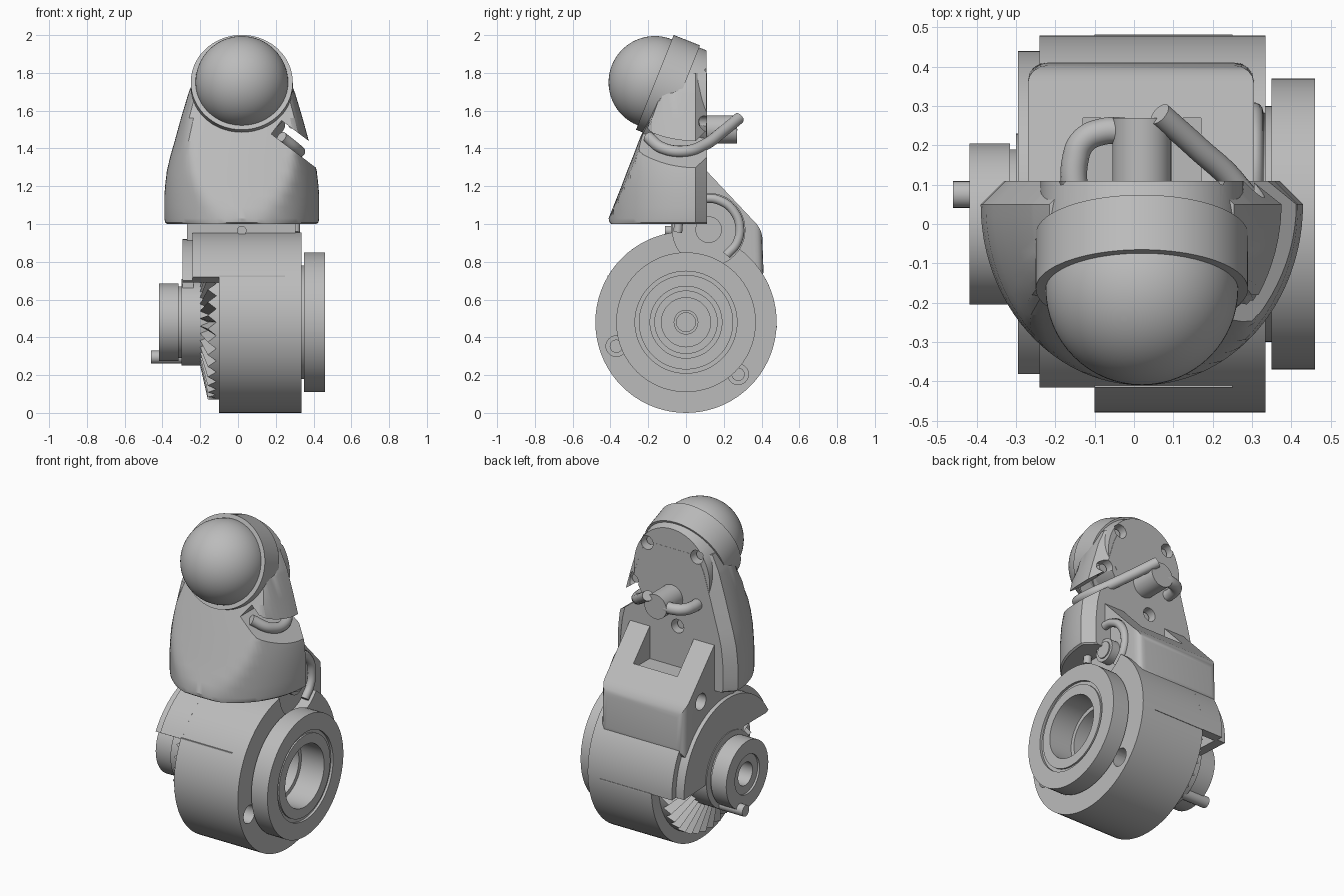
import bpy, bmesh
from math import sin, cos, pi, radians
from mathutils import Vector, Matrix

cube = bpy.data.objects.get("Cube")
if cube:
    bpy.data.objects.remove(cube, do_unlink=True)

grey = bpy.data.materials.new("plain_grey")
grey.use_nodes = True
grey.diffuse_color = (0.5, 0.5, 0.5, 1)
grey.node_tree.nodes["Principled BSDF"].inputs["Base Color"].default_value = (0.5, 0.5, 0.5, 1)
AXIS_Z = 0.48   # height of the drum axis


def activate(ob):
    bpy.ops.object.select_all(action='DESELECT')
    ob.select_set(True)
    bpy.context.view_layer.objects.active = ob


def smooth(ob, angle=30):
    activate(ob)
    bpy.ops.object.shade_smooth_by_angle(angle=radians(angle))


def finish(name, bm, angle=30):
    bmesh.ops.recalc_face_normals(bm, faces=bm.faces[:])
    me = bpy.data.meshes.new(name)
    bm.to_mesh(me)
    bm.free()
    me.materials.append(grey)
    ob = bpy.data.objects.new(name, me)
    bpy.context.collection.objects.link(ob)
    smooth(ob, angle)
    return ob


def skin(bm, loops):
    """Join closed loops of vertices into a capped solid."""
    for low, high in zip(loops, loops[1:]):
        for k in range(len(low)):
            j = (k + 1) % len(low)
            bm.faces.new((low[k], low[j], high[j], high[k]))
    bm.faces.new(loops[0])
    bm.faces.new(loops[-1])


def lathe(name, profile, closed=False, start=0, sweep=360, steps=72):
    """Spin (x, radius) points around the drum axis."""
    bm = bmesh.new()
    a = radians(start)
    vs = [bm.verts.new((x, r * cos(a), AXIS_Z + r * sin(a))) for x, r in profile]
    es = [bm.edges.new(p) for p in zip(vs, vs[1:])]
    if closed:
        es.append(bm.edges.new((vs[-1], vs[0])))
    bmesh.ops.spin(bm, geom=vs + es, cent=(0, 0, AXIS_Z), axis=(1, 0, 0),
                   angle=radians(sweep), steps=steps)
    bmesh.ops.remove_doubles(bm, verts=bm.verts[:], dist=0.0005)
    if sweep < 360:
        bmesh.ops.holes_fill(bm, edges=[e for e in bm.edges if e.is_boundary], sides=0)
    return finish(name, bm)


def rod(name, p1, p2, r, trim_y=None, segs=48):
    """Cylinder between two points, optionally cut flat at a back plane."""
    p1, p2 = Vector(p1), Vector(p2)
    d = p2 - p1
    m = Matrix.Translation((p1 + p2) / 2) @ d.to_track_quat('Z', 'Y').to_matrix().to_4x4()
    bm = bmesh.new()
    bmesh.ops.create_cone(bm, cap_ends=True, segments=segs, radius1=r, radius2=r,
                          depth=d.length, matrix=m)
    if trim_y is not None:
        bmesh.ops.bisect_plane(bm, geom=bm.verts[:] + bm.edges[:] + bm.faces[:],
                               plane_co=(0, trim_y, 0), plane_no=(0, 1, 0), clear_outer=True)
        bmesh.ops.holes_fill(bm, edges=[e for e in bm.edges if e.is_boundary], sides=0)
    return finish(name, bm)


def block(name, centre, size, tilt=0):
    bm = bmesh.new()
    m = Matrix.Translation(centre) @ Matrix.Rotation(radians(tilt), 4, 'Y') @ Matrix.Diagonal((*size, 1))
    bmesh.ops.create_cube(bm, size=1, matrix=m)
    return finish(name, bm)


def carve(ob, cutter):
    mod = ob.modifiers.new("carve", 'BOOLEAN')
    mod.operation = 'DIFFERENCE'
    mod.solver = 'EXACT'
    mod.object = cutter
    activate(ob)
    bpy.ops.object.modifier_apply(modifier=mod.name)
    bpy.data.objects.remove(cutter, do_unlink=True)


def tube(name, points, r):
    cu = bpy.data.curves.new(name, 'CURVE')
    cu.dimensions = '3D'
    cu.bevel_depth, cu.bevel_resolution, cu.use_fill_caps = r, 5, True
    sp = cu.splines.new('BEZIER')
    sp.bezier_points.add(len(points) - 1)
    for bp, p in zip(sp.bezier_points, points):
        bp.co = p
        bp.handle_left_type = bp.handle_right_type = 'AUTO'
    cu.materials.append(grey)
    ob = bpy.data.objects.new(name, cu)
    bpy.context.collection.objects.link(ob)
    activate(ob)
    bpy.ops.object.convert(target='MESH')
    smooth(bpy.context.object, 40)


# Drum with its stepped flange and bore, plus screw holes in the side
drum = lathe("drum", [(-.10, 0), (-.10, .48), (.335, .48), (.335, .30), (.35, .30), (.35, .37),
                      (.46, .37), (.46, .27), (.445, .27), (.445, .25), (.455, .25), (.455, .19),
                      (.30, .19), (.30, .165), (.15, .165), (.15, .13), (.12, .13), (.12, .065),
                      (.20, .065), (.20, .05), (.18, .05), (.18, 0)])
for deg in (199, 315):
    y, z = .39 * cos(radians(deg)), AXIS_Z + .39 * sin(radians(deg))
    carve(drum, rod("cutter", (.20, y, z), (.345, y, z), .055, segs=24))
    rod("flange_screw", (.19, y, z), (.26, y, z), .035, segs=24)
carve(drum, rod("cutter", (.265, .12, .97), (.345, .12, .97), .192))
smooth(drum)

# Gear cover: rim and side plate over the upper part, with thin ledges at its ends
lathe("cover_rim", [(-.24, .42), (-.24, .48), (-.09, .48), (-.09, .42)], True, -3, 153, 40)
plate = lathe("cover_plate", [(-.295, .15), (-.295, .44), (-.235, .44), (-.235, .15)], True, -3, 153, 40)
carve(plate, block("cutter", (-.27, -.32, .59), (.2, .36, .2)))
smooth(plate)
for name, y, z in (("front_ledge", -.405, .723), ("rear_ledge", .471, .455)):
    block(name, (.075, y, z), (.35, .022, .008))

# Bevel gear: alternating ridges and valleys
bm = bmesh.new()
teeth = 36
rings = []
for i in range(teeth * 2):
    a = pi * i / teeth
    lift = .045 * (i % 2)
    rings.append([bm.verts.new((x, r * cos(a), AXIS_Z + r * sin(a)))
                  for x, r in ((-.16 - lift, .21), (-.115 - lift, .41), (-.09, .41), (-.09, .21))])
for i, ring in enumerate(rings):
    nxt = rings[(i + 1) % len(rings)]
    for k in range(4):
        j = (k + 1) % 4
        bm.faces.new((ring[k], ring[j], nxt[j], nxt[k]))
finish("bevel_gear", bm, 10)

# Hub with stepped bore and drive pin
lathe("hub", [(-.10, 0), (-.10, .23), (-.30, .23), (-.30, .19), (-.315, .19), (-.315, .205),
              (-.418, .205), (-.418, .12), (-.405, .12), (-.405, .07), (-.30, .07), (-.30, 0)])
rod("drive_pin", (-.46, .075, .295), (-.28, .075, .295), .034, segs=24)

# Rear bracket box with sloped face, rounded rear edges, pocket and side hole
bm = bmesh.new()
side = [(-.08, .70), (-.08, 1.27), (.11, 1.28), (.402, .98), (.412, .70), (.30, .62)]
skin(bm, [[bm.verts.new((x, y, z)) for y, z in side] for x in (-.27, .305)])
rear_edges = [e for e in bm.edges if all(v.co.y > .35 for v in e.verts)]
bmesh.ops.bevel(bm, geom=rear_edges, offset=.05, segments=4, profile=.5, affect='EDGES')
bracket = finish("rear_bracket", bm)
carve(bracket, block("cutter", (.02, .18, 1.25), (.30, .18, .34)))
carve(bracket, rod("cutter", (-.4, .24, .98), (-.2, .24, .98), .05, segs=24))
carve(bracket, rod("cutter", (.265, .12, .97), (.4, .12, .97), .192))
smooth(bracket)

# Pivot on the side of the bracket with a bent tube round it
rod("pivot_boss", (.2, .12, .97), (.318, .12, .97), .07)
rod("pivot_cap", (.2, .12, .97), (.325, .12, .97), .05)
tube("pivot_tube", [(.305, .12 + .165 * cos(a), .97 + .165 * sin(a))
                    for a in [radians(-55 + 30 * i) for i in range(9)]], .024)
rod("front_peg", (.02, -.11, .965), (.02, -.05, .965), .025, segs=24)

# Head shell: half-ellipse sections (height, half width) cut by a sloping front (depth)
bm = bmesh.new()
sections = [(1.0, .395, -.395), (1.008, .406, -.405), (1.03, .41, -.41), (1.09, .41, -.386),
            (1.15, .41, -.362), (1.21, .405, -.338), (1.28, .397, -.312), (1.36, .378, -.28),
            (1.44, .355, -.25), (1.56, .322, -.20), (1.69, .283, -.148), (1.71, .276, -.06),
            (1.80, .235, .0)]
loops = []
for z, w, front in sections:
    pts = [(w - .06, .11)]
    for i in range(49):
        t = pi * i / 48
        x = w * cos(t)
        pts.append((x, max(.05 - .46 * max(sin(t), 0), min(front + .25 * x * x, .05))))
    pts.append((-w + .06, .11))
    loops.append([bm.verts.new((x + .02, y, z)) for x, y in pts])
skin(bm, loops)
shell = finish("head_shell", bm)
carve(shell, block("cutter", (.347, -.05, 1.404), (.36, .7, .09), 37))

# Eyeball in a tilted collar that runs back to the flat rear face
ball = Vector((.02, -.165, 1.75))
back = Vector((0, .93, -.37)).normalized()
bm = bmesh.new()
bmesh.ops.create_uvsphere(bm, u_segments=64, v_segments=32, radius=.245, matrix=Matrix.Translation(ball))
finish("ball", bm)
rod("collar", ball, ball + back * .15, .27, .11, 72)
collar_back = rod("collar_back", ball + back * .1, ball + back * .42, .258, .109, 72)

# Screw holes in the rear face
for x, z in ((-.15, 1.79), (.19, 1.79), (.29, 1.53), (-.02, 1.33)):
    for body in (shell, collar_back):
        carve(body, rod("cutter", (x, .04, z), (x, .2, z), .042, segs=24))
    rod("rear_screw", (x, .02, z), (x, .075, z), .026, segs=24)
smooth(shell)
smooth(collar_back)

# Rear post, hook and the bent wire lever lying in the groove
rod("rear_post", (.02, .05, 1.5), (.02, .27, 1.5), .075)
tube("hook", [(-.15, .06, 1.5), (-.15, .16, 1.5), (-.13, .21, 1.5), (-.08, .235, 1.5), (0, .235, 1.5)], .034)
tube("wire_lever", [(.065, .28, 1.56), (.16, .195, 1.49), (.26, .1, 1.42), (.32, 0, 1.385),
                    (.305, -.12, 1.40), (.23, -.2, 1.46)], .031)
